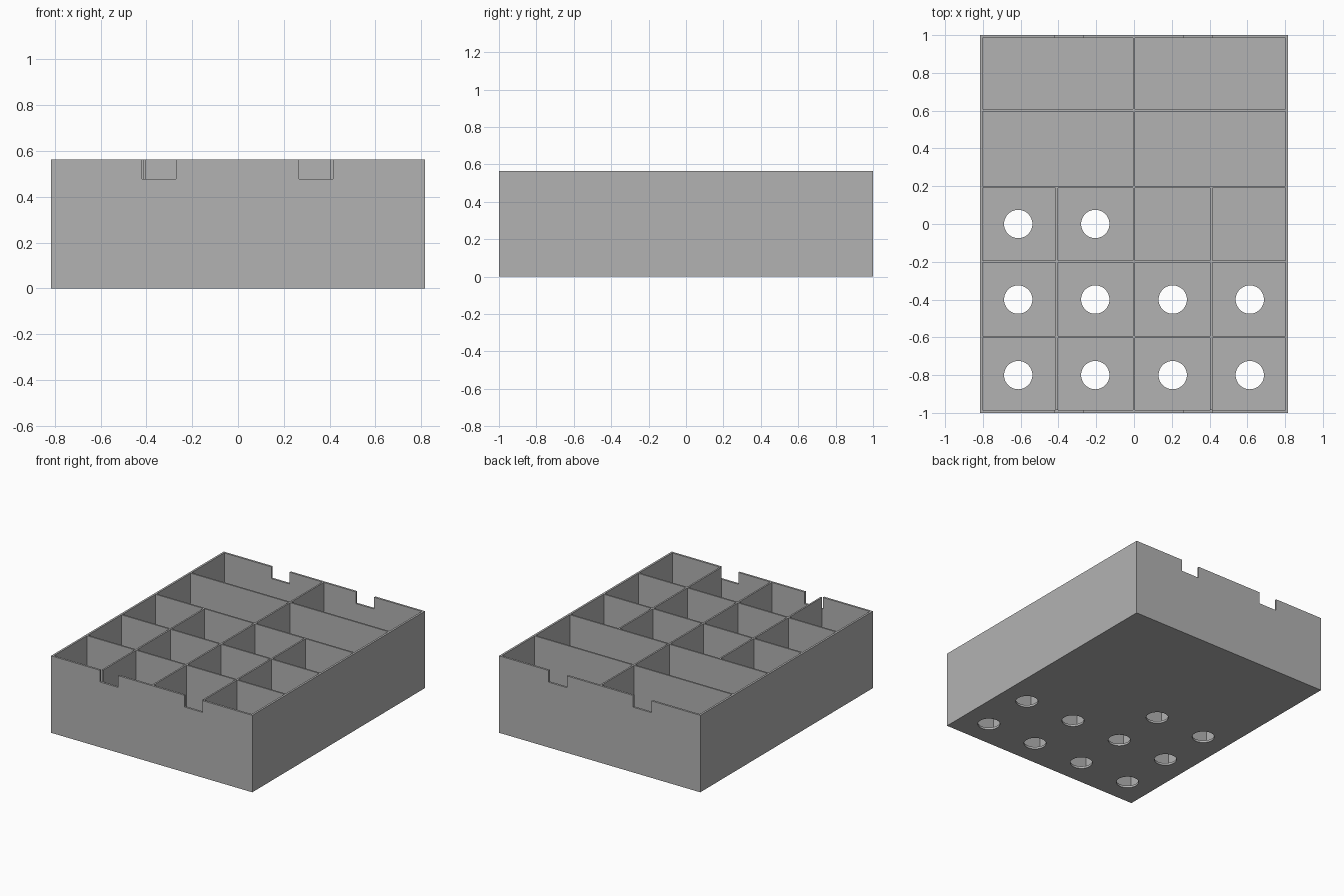
import bpy

cube = bpy.data.objects.get("Cube")
if cube:
    bpy.data.objects.remove(cube, do_unlink=True)

HALF_X, HALF_Y, HEIGHT = 0.816, 1.0, 0.564
WALL, RIB, FLOOR = 0.015, 0.006, 0.016      # RIB is half a divider's thickness
NOTCH_Z, HOLE_R = 0.478, 0.075

grey = bpy.data.materials.new("plain grey")
grey.use_nodes = True
colour = (0.45, 0.45, 0.45, 1)
grey.diffuse_color = colour
grey.node_tree.nodes["Principled BSDF"].inputs["Base Color"].default_value = colour


def box(name, x0, x1, y0, y1, z0, z1):
    """Box between the given limits."""
    bpy.ops.mesh.primitive_cube_add(
        size=1, location=((x0 + x1) / 2, (y0 + y1) / 2, (z0 + z1) / 2))
    ob = bpy.context.object
    ob.name = name
    ob.scale = (x1 - x0, y1 - y0, z1 - z0)
    bpy.ops.object.transform_apply(location=True, rotation=False, scale=True)
    ob.data.materials.append(grey)
    return ob


def cut(target, cutters):
    """Join the cutters, subtract them from the target and remove them."""
    bpy.ops.object.select_all(action='DESELECT')
    for ob in cutters:
        ob.select_set(True)
    tool = cutters[0]
    bpy.context.view_layer.objects.active = tool
    if len(cutters) > 1:
        bpy.ops.object.join()
    tool.hide_render = True
    bpy.context.view_layer.objects.active = target
    mod = target.modifiers.new("cut", 'BOOLEAN')
    mod.operation = 'DIFFERENCE'
    mod.solver = 'EXACT'
    mod.object = tool
    bpy.ops.object.modifier_apply(modifier=mod.name)
    bpy.data.objects.remove(tool, do_unlink=True)


# Solid block of the organiser tray
tray = box("organiser_tray", -HALF_X, HALF_X, -HALF_Y, HALF_Y, 0, HEIGHT)

# Compartments: three front rows of four, two back rows of two
inner_x, inner_y = HALF_X - WALL, HALF_Y - WALL
rows = [-inner_y - RIB, -0.598, -0.198, 0.196, 0.602, inner_y + RIB]
edge = inner_x + RIB
four = [-edge, -0.409, 0, 0.409, edge]
two = [-edge, 0, edge]
pockets = []
for row, (y0, y1) in enumerate(zip(rows, rows[1:])):
    columns = four if row < 3 else two
    for x0, x1 in zip(columns, columns[1:]):
        pockets.append(box("pocket_cutter", x0 + RIB, x1 - RIB,
                           y0 + RIB, y1 - RIB, FLOOR, HEIGHT + 0.1))
cut(tray, pockets)

# Notches through the rims of the front and back walls
notches = []
for x0, x1 in ((-0.42, -0.271), (0.266, 0.414)):
    for y0, y1 in ((-1.1, -inner_y + 0.001), (inner_y - 0.001, 1.1)):
        notches.append(box("notch_cutter", x0, x1, y0, y1, NOTCH_Z, HEIGHT + 0.1))
cut(tray, notches)

# Round holes in the floors of the small compartments
holes = []
for y, count in ((-0.8, 4), (-0.4, 4), (0, 2)):
    for x in (-0.613, -0.205, 0.205, 0.613)[:count]:
        bpy.ops.mesh.primitive_cylinder_add(
            vertices=48, radius=HOLE_R, depth=0.2, location=(x, y, 0))
        hole = bpy.context.object
        hole.data.materials.append(grey)
        holes.append(hole)
cut(tray, holes)

# Flat walls with smooth hole rims
bpy.ops.object.select_all(action='DESELECT')
tray.select_set(True)
bpy.context.view_layer.objects.active = tray
bpy.ops.object.shade_smooth_by_angle()
